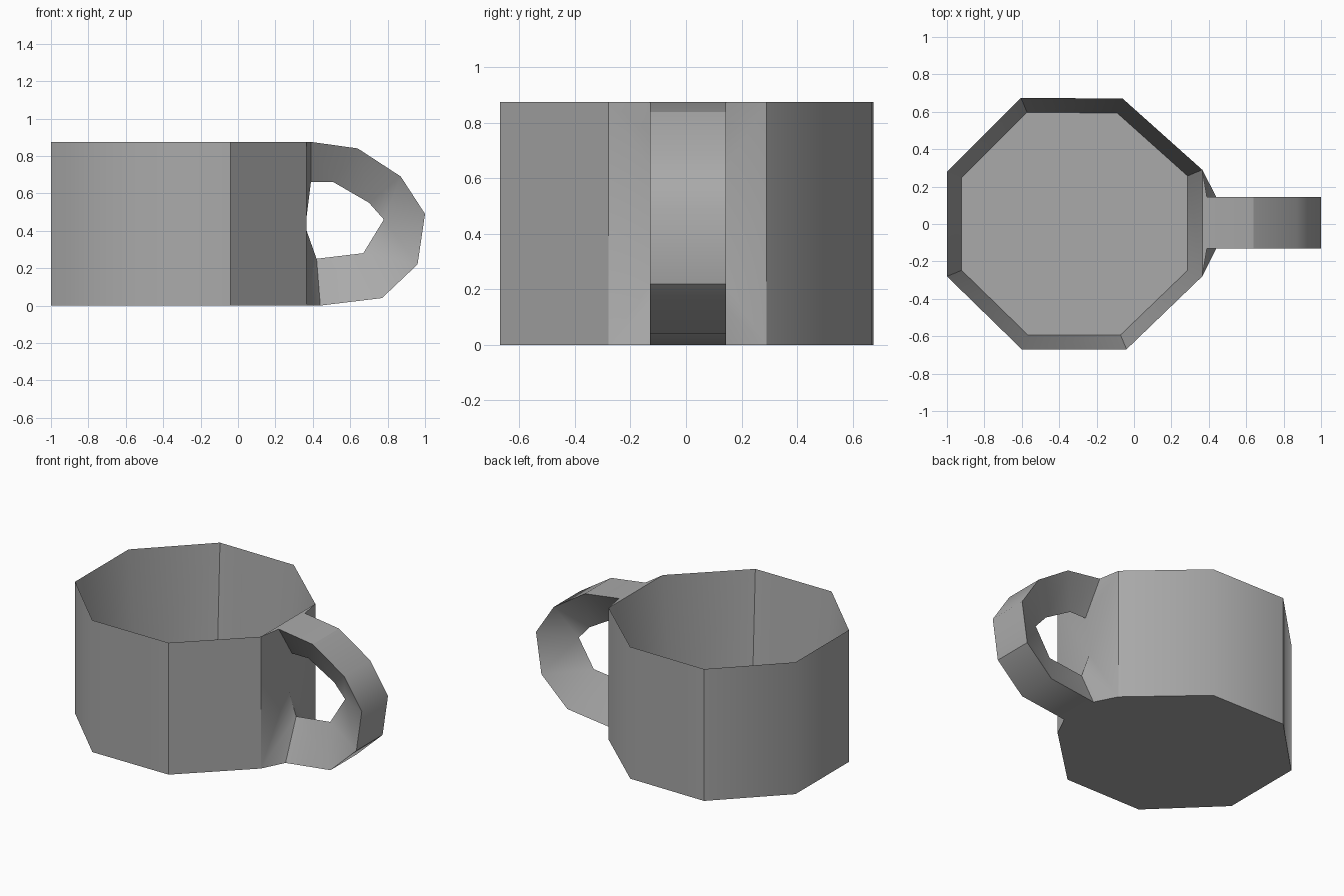
import bpy, bmesh
from mathutils import Vector
from math import radians

cube = bpy.data.objects.get("Cube")
if cube:
    bpy.data.objects.remove(cube, do_unlink=True)

HEIGHT, FLOOR = 0.875, 0.08

grey = bpy.data.materials.new("plain_grey")
grey.use_nodes = True
grey.diffuse_color = (0.4, 0.4, 0.4, 1)
grey.node_tree.nodes["Principled BSDF"].inputs["Base Color"].default_value = (0.4, 0.4, 0.4, 1)


def finish(name, bm):
    mesh = bpy.data.meshes.new(name)
    for face in bm.faces:
        face.smooth = True
    bm.to_mesh(mesh)
    bm.free()
    mesh.materials.append(grey)
    obj = bpy.data.objects.new(name, mesh)
    bpy.context.collection.objects.link(obj)


# Cup body: eight-sided, with a sharp rim and walls thickening to the floor
outline = [(-1, -.28), (-.6, -.67), (-.04, -.67), (.365, -.28),
           (.365, .29), (-.06, .67), (-.605, .675), (-1, .28)]
HANDLE_SIDE = 3
SOFT_CORNERS = (1, 3, 5, 7)
centre = Vector((-.317, 0))

bm = bmesh.new()


def ring(z, scale=1):
    points = [centre + (Vector(p) - centre) * scale for p in outline]
    return [bm.verts.new((p.x, p.y, z)) for p in points]


base, rim, floor = ring(0), ring(HEIGHT), ring(FLOOR, 0.885)
for i in range(8):
    j = (i + 1) % 8
    if i != HANDLE_SIDE:
        bm.faces.new((base[i], base[j], rim[j], rim[i]))
    bm.faces.new((rim[i], rim[j], floor[j], floor[i]))
bm.faces.new(floor)
bm.faces.new(base[::-1])
soft = [{level[i], rim[i]} for i in SOFT_CORNERS for level in (base, floor)]
for edge in bm.edges:
    edge.smooth = set(edge.verts) in soft
finish("cup_body", bm)

# Handle: a wedge-section loop, wide outside and sharp around the hole,
# that flares into the wall it grows from
outer = [(.39, HEIGHT), (.64, .84), (.87, .69), (1, .49), (.96, .22), (.77, .04), (.44, 0)]
inner = [(.39, .66), (.51, .66), (.70, .55), (.78, .46), (.78, .46), (.67, .28), (.42, .25)]
CREASES = (1, 4)
MID_Y = .01

bm = bmesh.new()
ridge = {p: bm.verts.new((p[0], MID_Y, p[1])) for p in inner}
inn = [ridge[p] for p in inner]
middle = bm.verts.new((.36, MID_Y, .42))
sides = []
for y, corner in ((-.13, outline[HANDLE_SIDE]), (.145, outline[HANDLE_SIDE + 1])):
    out = [bm.verts.new((x, y, z)) for x, z in outer]
    top = bm.verts.new((*corner, HEIGHT))
    bottom = bm.verts.new((*corner, 0))
    for k in range(len(out) - 1):
        loop = [out[k], out[k + 1], inn[k + 1], inn[k]]
        bm.faces.new(dict.fromkeys(loop))
    # flares and the piece of cup wall beside the handle
    for tri in ((top, out[0], inn[0]), (top, inn[0], middle), (top, middle, bottom),
                (bottom, middle, inn[-1]), (bottom, inn[-1], out[-1])):
        bm.faces.new(tri)
    sides.append([top] + out + [bottom])
# strip across the width, around the outside
near, far = sides
for k in range(len(near) - 1):
    bm.faces.new((near[k], near[k + 1], far[k + 1], far[k]))
bmesh.ops.recalc_face_normals(bm, faces=bm.faces)
creased = [{near[k + 1], far[k + 1]} for k in CREASES]
for edge in bm.edges:
    edge.smooth = edge.calc_face_angle(0) < radians(45) and set(edge.verts) not in creased
finish("handle", bm)
